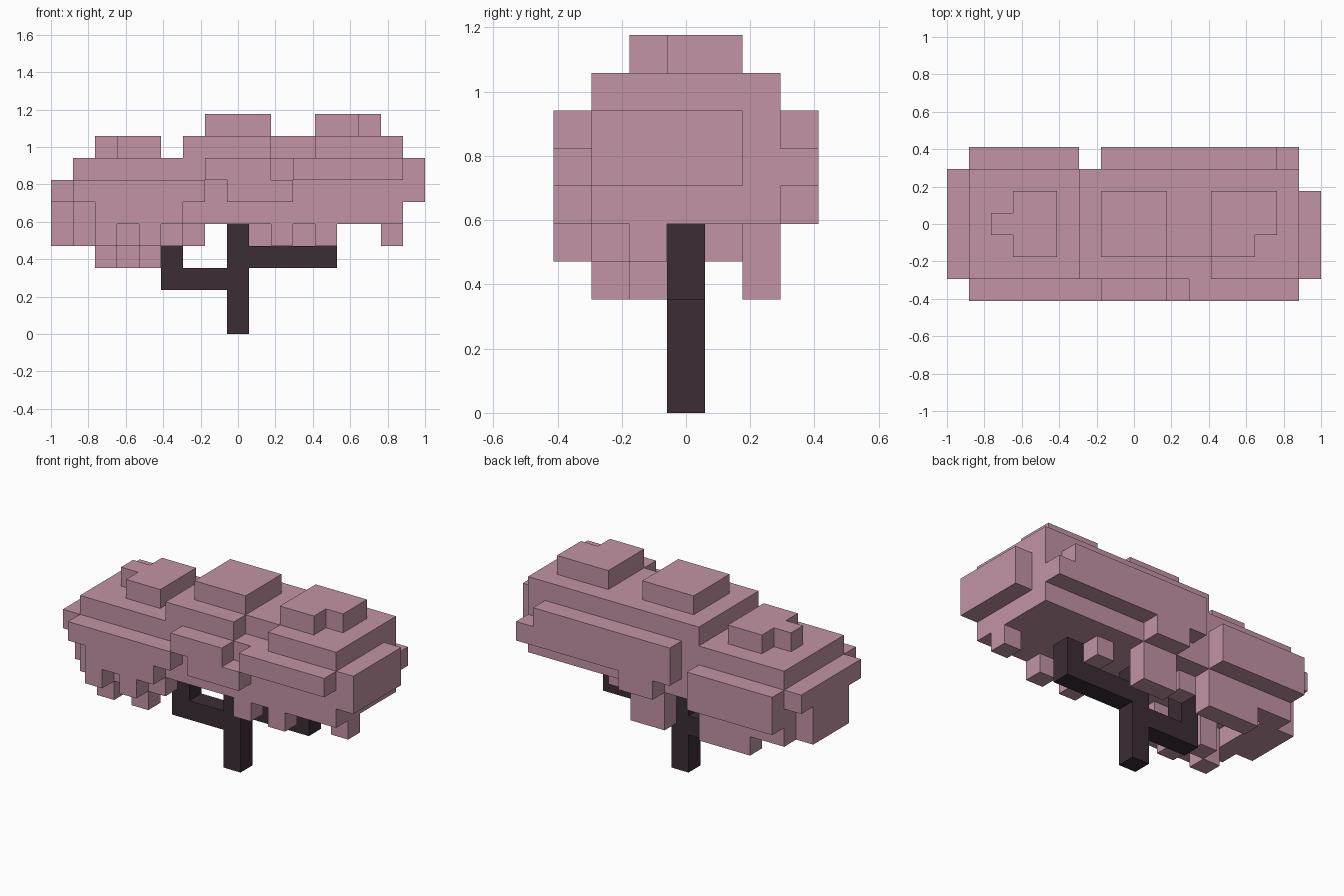
import bpy, bmesh
from mathutils import Vector

U = 2 / 17  # edge of one block

cube = bpy.data.objects.get("Cube")
if cube:
    bpy.data.objects.remove(cube, do_unlink=True)


def material(name, rgb):
    m = bpy.data.materials.new(name)
    m.use_nodes = True
    m.diffuse_color = (*rgb, 1)
    m.node_tree.nodes["Principled BSDF"].inputs["Base Color"].default_value = (*rgb, 1)
    return m


def cells(boxes):
    """Fill inclusive ranges x0, x1, y0, y1, z0, z1 with block cells."""
    out = set()
    for x0, x1, y0, y1, z0, z1 in boxes:
        out |= {(x, y, z) for x in range(x0, x1 + 1)
                for y in range(y0, y1 + 1) for z in range(z0, z1 + 1)}
    return out


def block_object(name, filled, mat):
    """Make the outer skin of a set of blocks, with flat regions merged."""
    bm = bmesh.new()
    verts = {}
    for c in filled:
        for axis in range(3):
            for s in (-1, 1):
                n = list(c)
                n[axis] += s
                if tuple(n) in filled:
                    continue
                a, b = (axis + 1) % 3, (axis + 2) % 3
                ring = []
                for da, db in ((-1, -1), (1, -1), (1, 1), (-1, 1)):
                    p = [2 * v for v in c]
                    p[axis] += s
                    p[a] += da
                    p[b] += db
                    key = tuple(p)
                    if key not in verts:
                        verts[key] = bm.verts.new(Vector((p[0], p[1], p[2] + 1)) * U / 2)
                    ring.append(verts[key])
                bm.faces.new(ring if s > 0 else ring[::-1])
    bmesh.ops.dissolve_limit(bm, angle_limit=0.01, verts=bm.verts, edges=bm.edges)
    me = bpy.data.meshes.new(name)
    bm.to_mesh(me)
    bm.free()
    me.materials.append(mat)
    ob = bpy.data.objects.new(name, me)
    bpy.context.collection.objects.link(ob)


bark = material("dark bark", (0.044, 0.026, 0.036))
blossom = material("pink blossom", (0.54, 0.295, 0.376))

# Trunk with one low and one high bent branch
wood = cells([
    (0, 0, 0, 0, 0, 4),
    (-3, -1, 0, 0, 2, 2), (-3, -3, 0, 0, 3, 4),
    (1, 4, 0, 0, 3, 3), (4, 4, 0, 0, 4, 4),
])

# Main canopy, its two ends and the upper tier
canopy = cells([
    (-7, 7, -2, 2, 5, 7),
    (-8, -8, -2, 2, 6, 6), (-8, -8, -1, 1, 4, 5),
    (8, 8, -2, 1, 6, 7),
    (-2, 1, -2, 2, 8, 8), (2, 3, -1, 2, 8, 8), (4, 7, -2, 2, 8, 8),
])
# Caps on top
canopy |= cells([
    (-5, -4, -1, 1, 8, 8), (-6, -6, 0, 0, 8, 8),
    (-1, 1, -1, 1, 9, 9), (4, 5, -1, 1, 9, 9), (6, 6, 0, 1, 9, 9),
])
# Front slabs
canopy |= cells([
    (-7, -2, -3, -3, 6, 6), (-6, -3, -3, -3, 5, 5),
    (-6, -6, -3, -3, 4, 4), (-4, -4, -3, -3, 4, 4),
    (-1, 1, -3, -3, 7, 7), (0, 2, -3, -3, 6, 6), (3, 7, -3, -3, 7, 7),
])
# Back slabs
canopy |= cells([
    (-7, -3, 3, 3, 5, 6),
    (-1, 6, 3, 3, 7, 7), (-1, 7, 3, 3, 6, 6), (0, 1, 3, 3, 5, 5),
])
# Hanging clumps
canopy |= cells([
    (-7, -7, -2, 2, 4, 4), (-6, -3, -2, -2, 4, 4),
    (-6, -6, -2, -2, 3, 3), (-4, -4, -2, -2, 3, 3), (-5, -5, -1, -1, 3, 4),
    (-6, -3, 2, 2, 4, 4), (-5, -3, 2, 2, 3, 3),
    (-2, -2, 1, 1, 4, 4), (0, 1, 2, 2, 3, 4),
    (2, 2, -2, -2, 4, 4), (4, 4, -2, -2, 4, 4),
    (3, 3, 1, 1, 4, 4), (7, 7, -1, -1, 4, 4),
])

block_object("trunk_and_branches", wood, bark)
block_object("blossom_canopy", canopy - wood, blossom)
